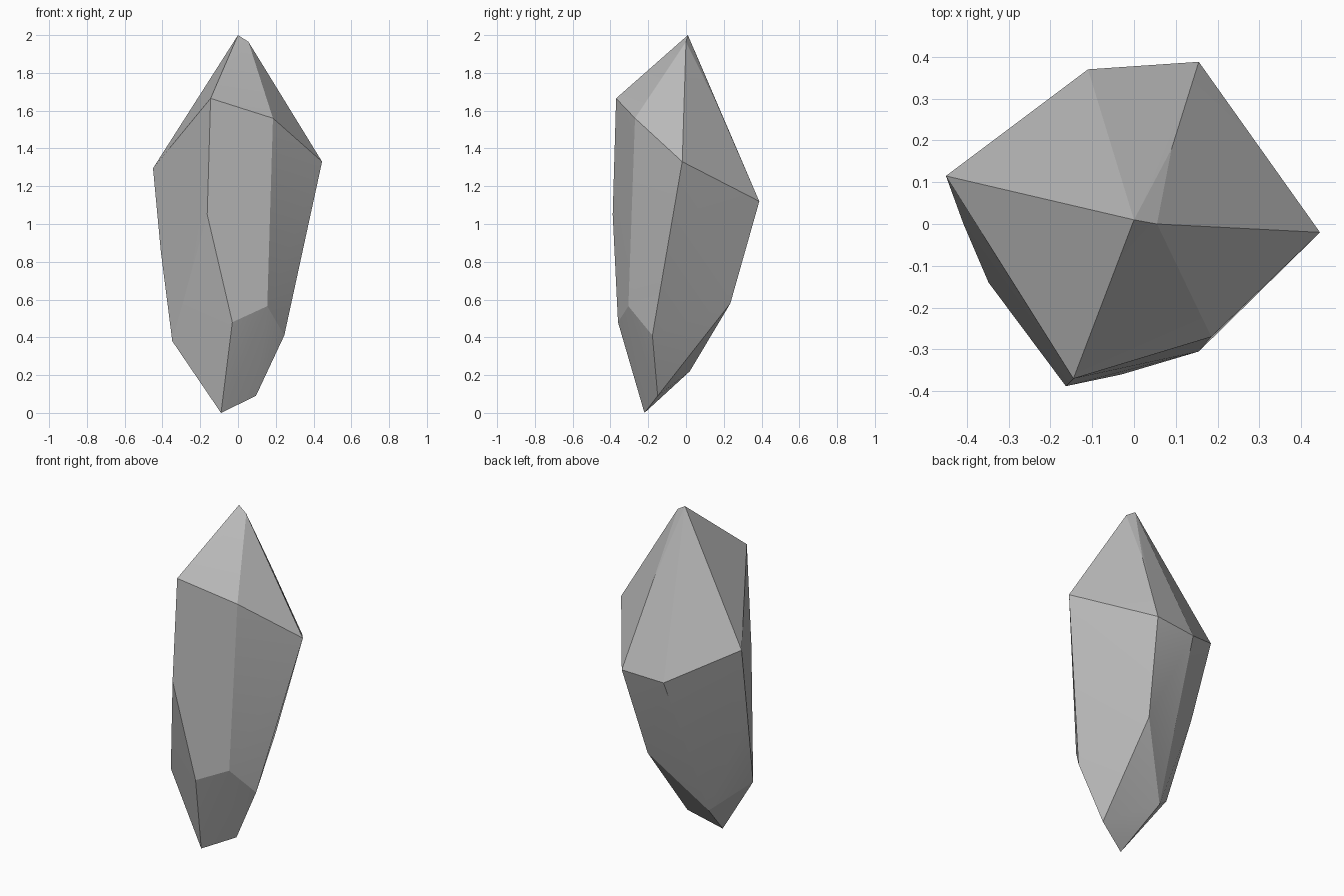
import bpy
import bmesh
import math

cube = bpy.data.objects.get("Cube")
if cube:
    bpy.data.objects.remove(cube, do_unlink=True)

# Stone material
stone = bpy.data.materials.new("grey stone")
stone.use_nodes = True
colour = (0.5, 0.5, 0.5, 1)
stone.diffuse_color = colour
stone.node_tree.nodes["Principled BSDF"].inputs["Base Color"].default_value = colour

# Corners of the cut, from the tip down to the foot
tip = [(0, 0.01, 2), (0.055, 0, 1.965), (0.09, 0.18, 1.6)]
shoulder = [(-0.145, -0.37, 1.665), (0.185, -0.27, 1.56), (0.445, -0.02, 1.33),
            (0.155, 0.388, 1.12), (-0.11, 0.37, 1.105), (-0.45, 0.115, 1.295)]
waist = [(-0.163, -0.388, 1.05), (-0.408, 0, 0.85)]
lower = [(-0.03, -0.36, 0.48), (0.155, -0.305, 0.565), (0.245, -0.178, 0.41),
         (0.09, 0.235, 0.58), (-0.165, 0.02, 0.22), (-0.348, -0.14, 0.38)]
foot = [(-0.09, -0.22, 0), (0.095, -0.15, 0.09)]

# Faceted crystal wrapped around its corners
bm = bmesh.new()
for corner in tip + shoulder + waist + lower + foot:
    bm.verts.new(corner)
hull = bmesh.ops.convex_hull(bm, input=bm.verts[:])
loose = [v for v in bm.verts if not v.link_faces]
bmesh.ops.delete(bm, geom=loose, context='VERTS')
bmesh.ops.recalc_face_normals(bm, faces=bm.faces[:])

mesh = bpy.data.meshes.new("crystal")
bm.to_mesh(mesh)
bm.free()
mesh.materials.append(stone)
crystal = bpy.data.objects.new("crystal", mesh)
bpy.context.collection.objects.link(crystal)

# Soften only the nearly flat joins
bpy.ops.object.select_all(action='DESELECT')
crystal.select_set(True)
bpy.context.view_layer.objects.active = crystal
bpy.ops.object.shade_smooth_by_angle(angle=math.radians(15))
